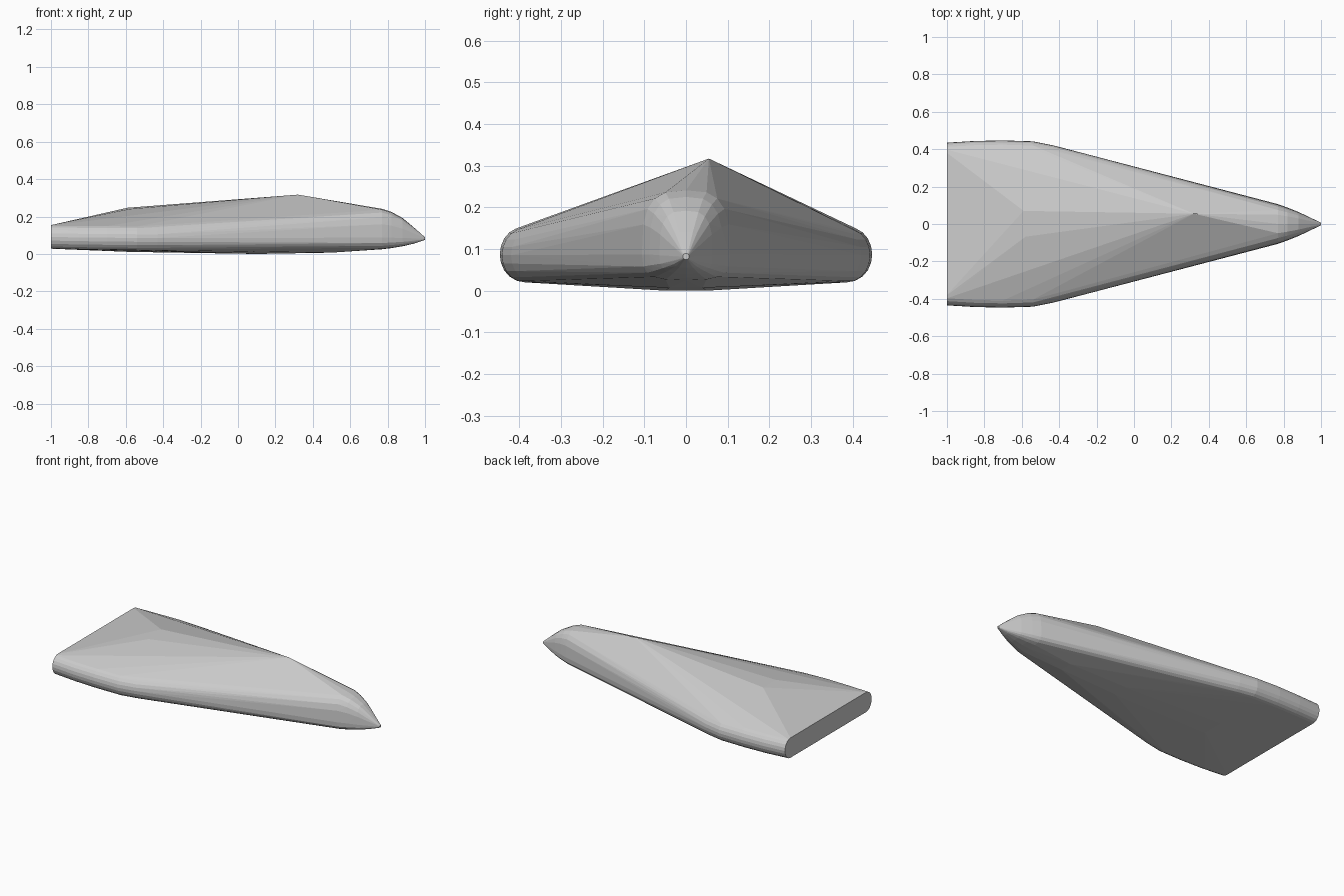
import bpy, bmesh
from math import cos, sin, pi, copysign

cube = bpy.data.objects.get("Cube")
if cube:
    bpy.data.objects.remove(cube, do_unlink=True)

grey = bpy.data.materials.new("plain_grey")
grey.use_nodes = True
colour = (0.6, 0.6, 0.6, 1)
grey.diffuse_color = colour
grey.node_tree.nodes["Principled BSDF"].inputs["Base Color"].default_value = colour

bm = bmesh.new()


def curve(v, power):
    return copysign(abs(v) ** power, v)


def wing_station(x, half, z, height, bulge=0.055, steps=10):
    """Rounded wing edges on both sides at one station."""
    for side in (-1, 1):
        for i in range(steps + 1):
            a = -pi / 2 + pi * i / steps
            bm.verts.new((x, side * (half - bulge + bulge * cos(a)), z + height * sin(a)))


def nose_station(x, half, low, mid, high, steps=20):
    """Squarish oval ring around the nose."""
    for i in range(steps):
        a = 2 * pi * i / steps
        reach = high - mid if sin(a) > 0 else mid - low
        bm.verts.new((x, half * curve(cos(a), 0.65), mid + reach * curve(sin(a), 0.65)))


# Flat tail and rounded wing edges
wing_station(-1.0, 0.435, 0.094, 0.063)
wing_station(-0.85, 0.444, 0.091, 0.064)
wing_station(-0.7, 0.447, 0.09, 0.065)
wing_station(-0.54, 0.442, 0.088, 0.065)
wing_station(-0.43, 0.42, 0.088, 0.065)

# Nose rings down to the small blunt tip
nose_station(0.77, 0.106, 0.028, 0.09, 0.244)
nose_station(0.82, 0.088, 0.034, 0.09, 0.228)
nose_station(0.88, 0.064, 0.044, 0.088, 0.195)
nose_station(0.94, 0.035, 0.058, 0.086, 0.145)
nose_station(1.0, 0.007, 0.078, 0.085, 0.092)

# Ridge points on the back, with the offset peak
for point in ((-0.59, 0.07, 0.25), (-0.58, -0.068, 0.243), (0.32, 0.055, 0.32)):
    bm.verts.new(point)

# Shallow keel
for side in (-1, 1):
    for x, y, z in ((-0.58, 0.07, 0.014), (0.1, 0.05, 0.003), (0.5, 0.04, 0.01)):
        bm.verts.new((x, side * y, z))

# Skin the whole hull
result = bmesh.ops.convex_hull(bm, input=bm.verts[:])
spare = {g for g in result["geom_interior"] + result["geom_unused"]
         if isinstance(g, bmesh.types.BMVert)}
bmesh.ops.delete(bm, geom=list(spare), context="VERTS")
bmesh.ops.recalc_face_normals(bm, faces=bm.faces[:])
lowest = min(v.co.z for v in bm.verts)
bmesh.ops.translate(bm, verts=bm.verts[:], vec=(0, 0, -lowest))

mesh = bpy.data.meshes.new("wedge_hull")
bm.to_mesh(mesh)
bm.free()
mesh.materials.append(grey)
hull = bpy.data.objects.new("wedge_hull", mesh)
bpy.context.collection.objects.link(hull)
